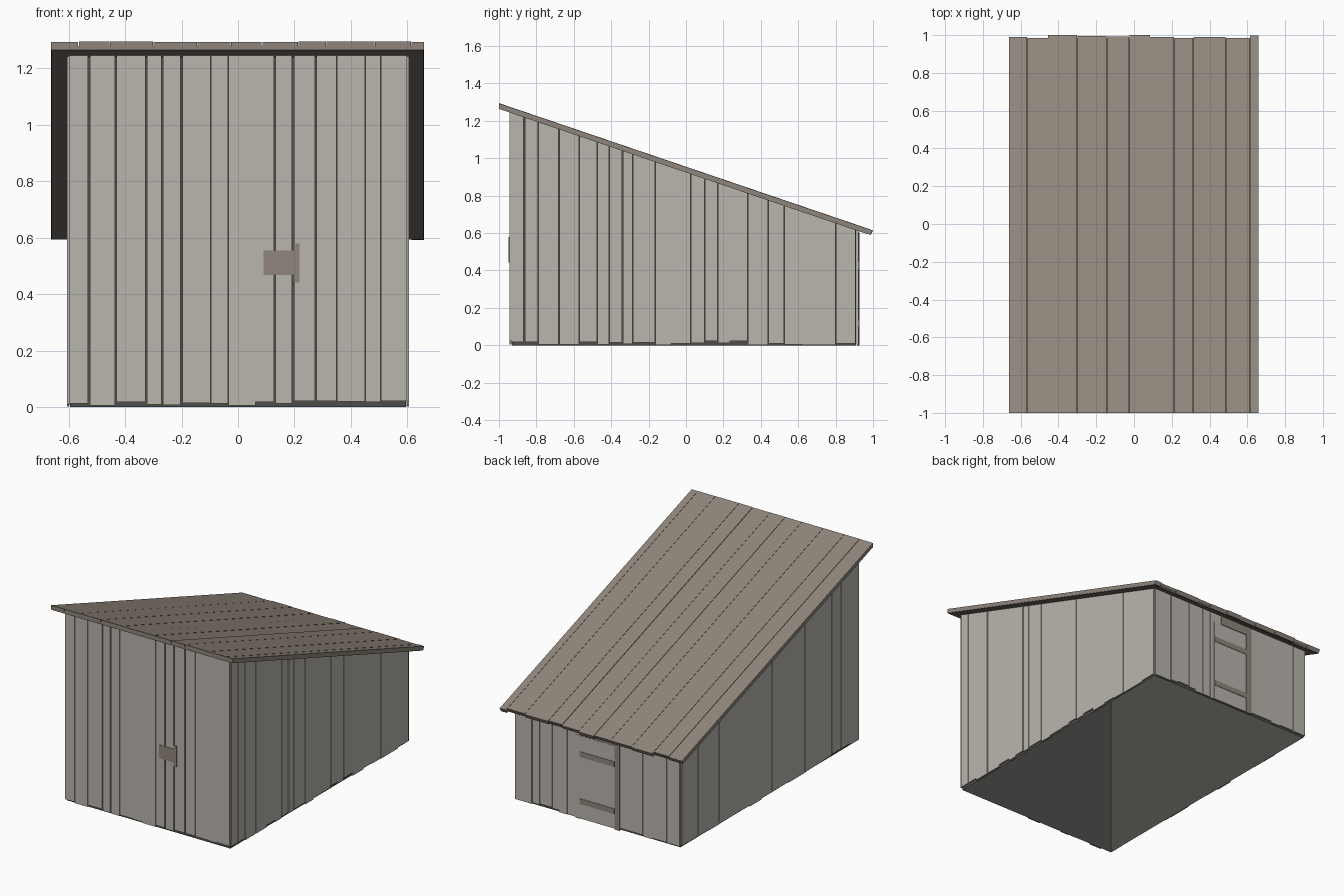
import bpy
import bmesh
import random

random.seed(4)
if "Cube" in bpy.data.objects:
    bpy.data.objects.remove(bpy.data.objects["Cube"])

SLOPE = -0.34


def under(y):
    """Height of the roof underside at depth y."""
    return 0.925 + SLOPE * y


def material(name, color):
    m = bpy.data.materials.new(name)
    m.use_nodes = True
    m.diffuse_color = (*color, 1)
    m.node_tree.nodes["Principled BSDF"].inputs["Base Color"].default_value = (*color, 1)
    return m


grey_wood = material("grey_wood", (0.49, 0.465, 0.425))
brown_wood = material("brown_wood", (0.28, 0.24, 0.20))
dark_grey = material("dark_grey", (0.075, 0.074, 0.067))
dark_brown = material("dark_brown", (0.18, 0.155, 0.135))


def add_box(bm, x, y, z0, z1=None):
    """Box over the ranges x and y; without z1 the top follows the roof."""
    verts = bmesh.ops.create_cube(bm, size=1)["verts"]
    for v in verts:
        v.co.x = x[1] if v.co.x > 0 else x[0]
        v.co.y = y[1] if v.co.y > 0 else y[0]
        top = under(v.co.y) if z1 is None else z1
        v.co.z = top if v.co.z > 0 else z0
    return verts


def finish(name, bm, *mats):
    bmesh.ops.recalc_face_normals(bm, faces=bm.faces)
    mesh = bpy.data.meshes.new(name)
    bm.to_mesh(mesh)
    bm.free()
    for m in mats:
        mesh.materials.append(m)
    obj = bpy.data.objects.new(name, mesh)
    bpy.context.collection.objects.link(obj)
    return obj


def box(name, x, y, z0, z1, mat):
    bm = bmesh.new()
    add_box(bm, x, y, z0, z1)
    return finish(name, bm, mat)


def plank_wall(name, edges, wide, feet, depth, along_x):
    """Row of upright planks; wide lists the edges with an open gap,
    feet gives the height of each plank's lower end in thousandths."""
    bm = bmesh.new()
    for a, b, foot in zip(edges, edges[1:], feet):
        left = a + (0.003 if a in wide else 0.0008)
        right = b - (0.003 if b in wide else 0.0008)
        x, y = ((left, right), depth) if along_x else (depth, (left, right))
        add_box(bm, x, y, foot / 1000)
    return finish(name, bm, grey_wood)


# Dark hollow shell behind the planks, open below and above
bm = bmesh.new()
add_box(bm, (-0.595, 0.595), (-0.93, 0.908), 0)
bmesh.ops.recalc_face_normals(bm, faces=bm.faces)
ends = [f for f in bm.faces if abs(f.normal.z) > 0.5]
bmesh.ops.delete(bm, geom=ends, context="FACES_ONLY")
finish("wall_backing", bm, dark_grey)

# Plank walls
plank_wall("front_planks",
           [-0.6, -0.528, -0.433, -0.325, -0.268, -0.2, -0.097, -0.035, 0.062,
            0.13, 0.195, 0.275, 0.35, 0.45, 0.505, 0.6],
           (-0.528, -0.433, -0.325, -0.268, -0.2, 0.13, 0.195, 0.275),
           (12, 5, 18, 10, 7, 15, 12, 6, 18, 12, 22, 22, 20, 18, 22),
           (-0.945, -0.934), True)
plank_wall("back_planks",
           [-0.6, -0.505, -0.4, -0.33, -0.165, -0.05, 0.06, 0.16, 0.22, 0.28,
            0.33, 0.42, 0.476, 0.6],
           (-0.505, 0.22, 0.33, 0.476),
           [random.randint(3, 20) for _ in range(13)], (0.912, 0.921), True)
plank_wall("left_planks",
           [-0.934, -0.865, -0.79, -0.68, -0.57, -0.475, -0.41, -0.34, -0.285,
            -0.165, -0.08, 0.025, 0.1, 0.17, 0.235, 0.33, 0.44, 0.525, 0.62,
            0.695, 0.8, 0.908],
           (-0.865, -0.68, -0.34),
           (18, 18, 5, 5, 18, 5, 15, 8, 15, 2, 10, 12, 22, 12, 22, 2, 10, 5, 2, 2, 10),
           (0.598, 0.606), False)
plank_wall("right_planks",
           [-0.934, -0.84, -0.75, -0.65, -0.57, -0.42, -0.37, -0.2, -0.03,
            0.08, 0.2, 0.31, 0.43, 0.52, 0.63, 0.74, 0.85, 0.908],
           (-0.65, -0.37, -0.03, 0.52, 0.74),
           [random.randint(2, 20) for _ in range(17)], (-0.606, -0.598), False)


# Sloped roof: planks over a thin darker lining
def add_roof_board(bm, x, back, low, high):
    for v in add_box(bm, x, (-1, back), low, high):
        if v.co.y > 0 and high - v.co.z > 0.01:
            v.co.y -= 0.012
        v.co.z += SLOPE * v.co.y


bm = bmesh.new()
edges = [-0.663, -0.565, -0.455, -0.3, -0.145, -0.025, 0.085, 0.213, 0.313, 0.485, 0.613, 0.66]
backs = [0.99, 0.985, 1, 0.995, 0.993, 1, 0.99, 0.984, 0.99, 0.984, 0.997]
for a, b, back in zip(edges, edges[1:], backs):
    lift = random.uniform(-0.002, 0)
    add_roof_board(bm, (a + 0.001, b - 0.001), back, 0.926, 0.955 + lift)
bmesh.ops.recalc_face_normals(bm, faces=bm.faces)
for f in bm.faces:
    f.material_index = 1 if f.normal.z < -0.5 else 0
finish("roof_planks", bm, brown_wood, dark_brown)

bm = bmesh.new()
add_roof_board(bm, (-0.66, 0.657), 0.982, 0.924, 0.938)
finish("roof_lining", bm, dark_brown)

# Latch on the front
box("latch_plate", (0.09, 0.197), (-0.948, -0.94), 0.467, 0.555, brown_wood)
box("latch_bar", (0.195, 0.218), (-0.949, -0.94), 0.442, 0.58, brown_wood)

# Back door with its frame and rails
box("door_panel", (-0.125, 0.13), (0.915, 0.924), 0.004, 0.548, grey_wood)
box("door_left_strip", (0.133, 0.16), (0.915, 0.923), 0.0, 0.55, grey_wood)
box("door_jamb", (-0.165, -0.127), (0.915, 0.927), 0.0, 0.604, brown_wood)
box("door_lintel", (-0.165, 0.075), (0.915, 0.926), 0.55, 0.604, brown_wood)
for name, z in (("door_lower_rail", 0.1), ("door_upper_rail", 0.41)):
    box(name, (-0.125, 0.128), (0.917, 0.927), z, z + 0.035, brown_wood)
